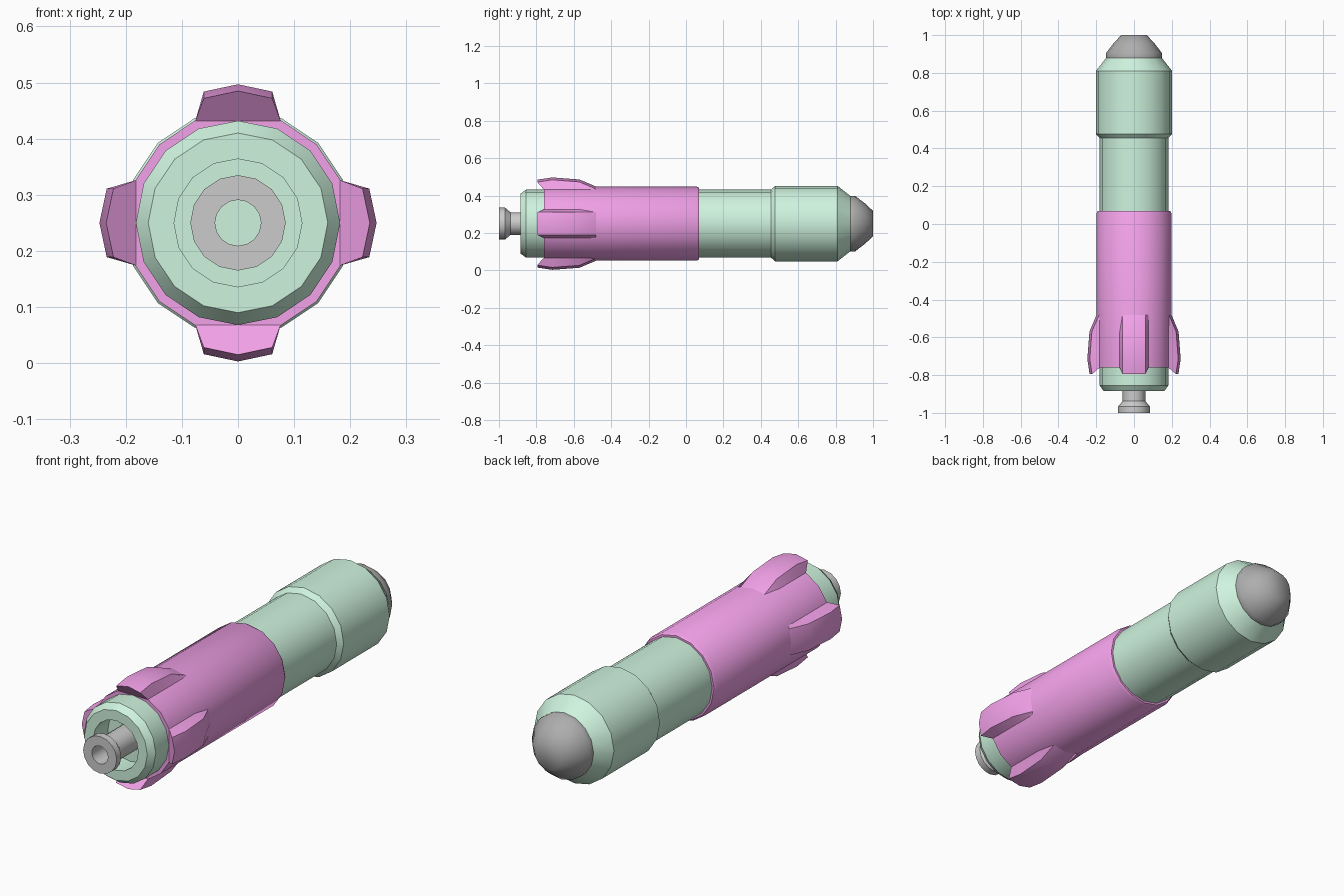
import bpy, bmesh, math
from mathutils import Matrix, Vector

if "Cube" in bpy.data.objects:
    bpy.data.objects.remove(bpy.data.objects["Cube"])

SIDES = 16
CZ = 0.25  # height of the long axis


def material(name, rgb):
    m = bpy.data.materials.new(name)
    m.diffuse_color = (*rgb, 1)
    m.use_nodes = True
    m.node_tree.nodes["Principled BSDF"].inputs["Base Color"].default_value = m.diffuse_color
    return m


def finish(bm, name, mat, angle):
    bmesh.ops.recalc_face_normals(bm, faces=bm.faces)
    me = bpy.data.meshes.new(name)
    bm.to_mesh(me)
    bm.free()
    ob = bpy.data.objects.new(name, me)
    bpy.context.collection.objects.link(ob)
    ob.location.z = CZ
    if mat:
        me.materials.append(mat)
    bpy.ops.object.select_all(action='DESELECT')
    ob.select_set(True)
    bpy.context.view_layer.objects.active = ob
    bpy.ops.object.shade_smooth_by_angle(angle=math.radians(angle))
    return ob


def lathe(bm, profile, closed=False):
    """Spin (radius, y) points round the y axis; open profiles get end caps."""
    rings = []
    for r, y in profile:
        rings.append([bm.verts.new((r * math.sin(a), y, r * math.cos(a)))
                      for a in (2 * math.pi * i / SIDES for i in range(SIDES))])
    pairs = list(zip(rings, rings[1:]))
    if closed:
        pairs.append((rings[-1], rings[0]))
    else:
        bm.faces.new(rings[0])
        bm.faces.new(rings[-1])
    for a, b in pairs:
        for i in range(SIDES):
            j = (i + 1) % SIDES
            bm.faces.new((a[i], a[j], b[j], b[i]))


def fin(bm, turn):
    """Loft a five-sided section along y: (top y, base y, crest radius)."""
    rot = Matrix.Rotation(turn, 3, 'Y')
    stations = [(-0.795, -0.76, 0.235), (-0.715, -0.715, 0.247),
                (-0.57, -0.57, 0.236), (-0.48, -0.48, 0.198)]
    rings = []
    for yt, yb, r in stations:
        pts = [(-0.076, yb, 0.182), (-0.061, yt, r - 0.013), (0, yt, r),
               (0.061, yt, r - 0.013), (0.076, yb, 0.182)]
        rings.append([bm.verts.new(rot @ Vector(p)) for p in pts])
    for a, b in zip(rings, rings[1:]):
        for i in range(5):
            j = (i + 1) % 5
            bm.faces.new((a[i], a[j], b[j], b[i]))
    bm.faces.new(rings[0])
    bm.faces.new(rings[-1])


green = material("green", (0.62, 0.9, 0.73))
magenta = material("magenta", (0.9, 0.36, 0.82))
dark = material("dark_grey", (0.42, 0.42, 0.42))

# Main body with recessed rear and wider head
bm = bmesh.new()
lathe(bm, [(0.114, -0.78), (0.114, -0.885), (0.16, -0.885), (0.182, -0.855),
           (0.182, 0.455), (0.202, 0.477), (0.202, 0.81), (0.143, 0.885)])
finish(bm, "body", green, 35)

# Nose cap
bm = bmesh.new()
lathe(bm, [(0.148, 0.88), (0.148, 0.905), (0.108, 0.957), (0.068, 1.0)])
finish(bm, "nose_cap", dark, 50)

# Sleeve around the rear half
bm = bmesh.new()
lathe(bm, [(0.178, -0.76), (0.198, -0.76), (0.198, 0.058),
           (0.191, 0.07), (0.178, 0.07)], closed=True)
finish(bm, "sleeve", magenta, 30)

# Four fins on the sleeve
bm = bmesh.new()
for k in range(4):
    fin(bm, k * math.pi / 2)
finish(bm, "fins", magenta, 30)

# Hollow rear spigot with flange
bm = bmesh.new()
lathe(bm, [(0.041, -1.0), (0.085, -1.0), (0.085, -0.967), (0.06, -0.938),
           (0.06, -0.775), (0.041, -0.775)], closed=True)
finish(bm, "rear_spigot", None, 30)
